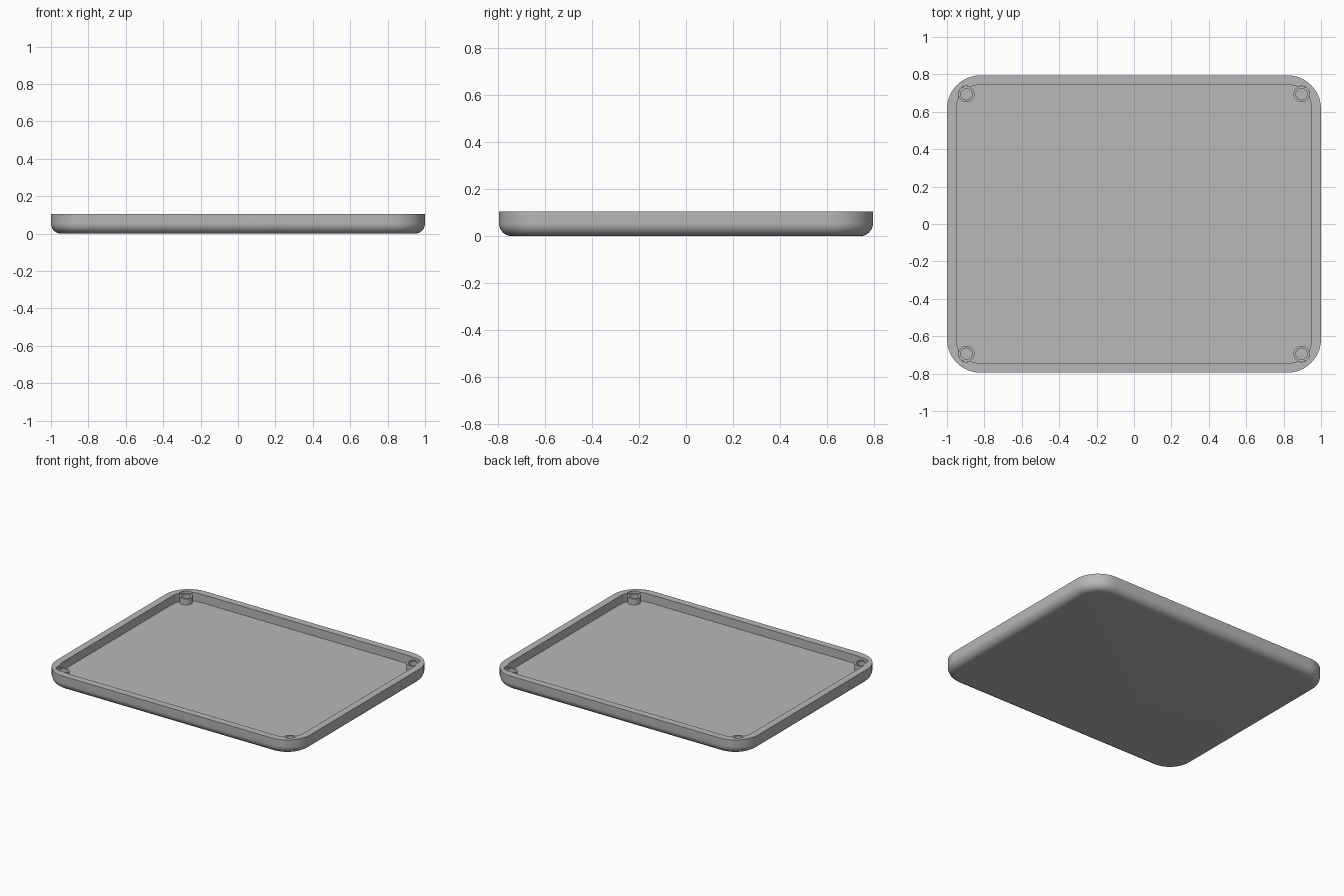
import bpy, bmesh
from math import pi, sin, cos

cube = bpy.data.objects.get("Cube")
if cube:
    bpy.data.objects.remove(cube, do_unlink=True)

HALF_X, HALF_Y, HEIGHT = 1.0, 0.795, 0.105
CORNER, FILLET, WALL, FLOOR = 0.18, 0.055, 0.05, 0.045
BOSS_X, BOSS_Y, BOSS_R, BOSS_TOP = 0.896, 0.694, 0.043, 0.088

grey = bpy.data.materials.new("light grey")
grey.use_nodes = True
colour = (0.48, 0.48, 0.48, 1)
grey.diffuse_color = colour
grey.node_tree.nodes["Principled BSDF"].inputs["Base Color"].default_value = colour


def rounded_loop(inset, z, steps=14):
    """Rounded rectangle outline, moved inward by inset."""
    r = CORNER - inset
    points = []
    for q, (sx, sy) in enumerate([(1, 1), (-1, 1), (-1, -1), (1, -1)]):
        for i in range(steps + 1):
            a = (q + i / steps) * pi / 2
            points.append((sx * (HALF_X - CORNER) + r * cos(a),
                           sy * (HALF_Y - CORNER) + r * sin(a), z))
    return points


def circle_loop(x, y, r, z, n=40):
    return [(x + r * cos(2 * pi * i / n), y + r * sin(2 * pi * i / n), z) for i in range(n)]


def loft(name, loops):
    """Closed solid skinned through successive loops, capped at both ends."""
    bm = bmesh.new()
    rings = [[bm.verts.new(p) for p in loop] for loop in loops]
    n = len(rings[0])
    for a, b in zip(rings, rings[1:]):
        for i in range(n):
            j = (i + 1) % n
            bm.faces.new((a[i], a[j], b[j], b[i]))
    bm.faces.new(rings[0][::-1])
    bm.faces.new(rings[-1])
    bmesh.ops.recalc_face_normals(bm, faces=bm.faces)
    mesh = bpy.data.meshes.new(name)
    bm.to_mesh(mesh)
    bm.free()
    mesh.materials.append(grey)
    obj = bpy.data.objects.new(name, mesh)
    bpy.context.collection.objects.link(obj)
    return obj


def activate(obj):
    bpy.ops.object.select_all(action='DESELECT')
    obj.select_set(True)
    bpy.context.view_layer.objects.active = obj


# Tray shell: filleted underside, straight walls, flat rim, recessed floor
section = []
for i in range(11):
    a = i / 10 * pi / 2
    section.append((FILLET * (1 - sin(a)), FILLET * (1 - cos(a))))
section += [(0, HEIGHT), (WALL, HEIGHT), (WALL, FLOOR)]
tray = loft("tray_shell", [rounded_loop(d, z) for d, z in section])

# Screw bosses, each seated in a round pocket cut into the corner wall
parts = [tray]
for side, sx in (("left", 1), ("right", -1)):
    for end, sy in (("front", -1), ("back", 1)):
        x, y = sx * BOSS_X, sy * BOSS_Y
        cutter = loft("pocket_cutter", [circle_loop(x, y, BOSS_R + 0.0005, z)
                                        for z in (FLOOR - 0.005, HEIGHT + 0.05)])
        cutter.hide_render = True
        cut = tray.modifiers.new("pocket", 'BOOLEAN')
        cut.operation = 'DIFFERENCE'
        cut.solver = 'EXACT'
        cut.object = cutter
        activate(tray)
        bpy.ops.object.modifier_apply(modifier=cut.name)
        bpy.data.objects.remove(cutter, do_unlink=True)

        profile = [(BOSS_R, FLOOR - 0.005), (BOSS_R, BOSS_TOP),
                   (0.03, BOSS_TOP), (0.03, FLOOR)]
        parts.append(loft(f"screw_boss_{end}_{side}",
                          [circle_loop(x, y, r, z) for r, z in profile]))

for obj in parts:
    activate(obj)
    bpy.ops.object.shade_smooth_by_angle(angle=pi / 6)
